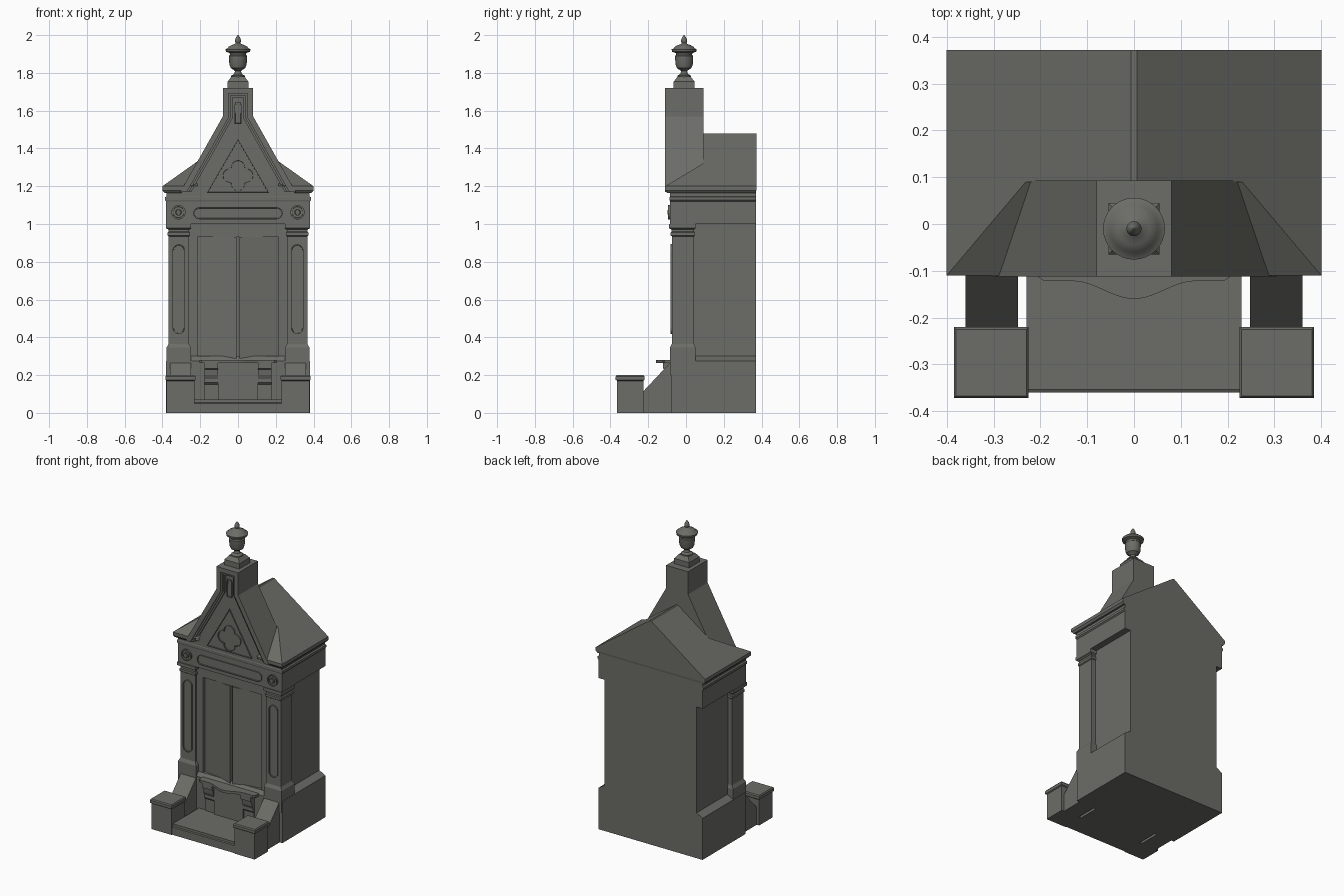
import bpy, bmesh, math
from mathutils import Vector

if "Cube" in bpy.data.objects:
    bpy.data.objects.remove(bpy.data.objects["Cube"])

stone = bpy.data.materials.new("dark grey stone")
stone.diffuse_color = (0.15, 0.15, 0.135, 1)
stone.use_nodes = True
stone.node_tree.nodes["Principled BSDF"].inputs["Base Color"].default_value = stone.diffuse_color


def finish(name, bm, mirror=False):
    bmesh.ops.recalc_face_normals(bm, faces=bm.faces[:])
    me = bpy.data.meshes.new(name)
    bm.to_mesh(me)
    bm.free()
    ob = bpy.data.objects.new(name, me)
    bpy.context.collection.objects.link(ob)
    me.materials.append(stone)
    if mirror:
        ob.modifiers.new("mirror", 'MIRROR')
    return ob


def stack(name, layers, mirror=False):
    """Loft rectangles (x0, x1, y0, y1, z) from bottom to top."""
    bm = bmesh.new()
    rings = [[bm.verts.new(p) for p in ((a, c, z), (b, c, z), (b, d, z), (a, d, z))]
             for a, b, c, d, z in layers]
    bm.faces.new(rings[0])
    bm.faces.new(rings[-1])
    for r, s in zip(rings, rings[1:]):
        for i in range(4):
            j = (i + 1) % 4
            bm.faces.new((r[i], r[j], s[j], s[i]))
    return finish(name, bm, mirror)


def box(name, x0, x1, y0, y1, z0, z1, mirror=False):
    return stack(name, [(x0, x1, y0, y1, z0), (x0, x1, y0, y1, z1)], mirror)


def prism(name, pts, axis, a, b, mirror=False, rim=0, sink=0):
    """Extrude an outline along an axis from a to b; rim/sink recess the face at a."""
    place = {'x': lambda p, t: (t, p[0], p[1]),
             'y': lambda p, t: (p[0], t, p[1]),
             'z': lambda p, t: (p[0], p[1], t)}[axis]
    bm = bmesh.new()
    r = [bm.verts.new(place(p, a)) for p in pts]
    s = [bm.verts.new(place(p, b)) for p in pts]
    face = bm.faces.new(r)
    bm.faces.new(s)
    for i in range(len(pts)):
        j = (i + 1) % len(pts)
        bm.faces.new((r[i], r[j], s[j], s[i]))
    bmesh.ops.recalc_face_normals(bm, faces=bm.faces[:])
    if rim:
        bmesh.ops.inset_region(bm, faces=[face], thickness=rim)
        walls = bmesh.ops.inset_region(bm, faces=[face], thickness=0.001)
        bmesh.ops.translate(bm, verts=face.verts[:], vec=(0, sink, 0))
    return finish(name, bm, mirror)


def arc(cx, cz, r, a0, a1, n):
    return [(cx + r * math.cos(math.radians(a0 + (a1 - a0) * i / n)),
             cz + r * math.sin(math.radians(a0 + (a1 - a0) * i / n))) for i in range(n + 1)]


def lathe(name, profile, cx, cy, n=32):
    bm = bmesh.new()
    rings = [[bm.verts.new((cx + r * math.cos(2 * math.pi * i / n),
                            cy + r * math.sin(2 * math.pi * i / n), z)) for i in range(n)]
             for r, z in profile]
    for r, s in zip(rings, rings[1:]):
        for i in range(n):
            j = (i + 1) % n
            bm.faces.new((r[i], r[j], s[j], s[i]))
    bm.faces.new(rings[0])
    bm.faces.new(rings[-1])
    ob = finish(name, bm)
    bpy.ops.object.select_all(action='DESELECT')
    ob.select_set(True)
    bpy.context.view_layer.objects.active = ob
    bpy.ops.object.shade_smooth_by_angle(angle=math.radians(35))
    return ob


# Plinth and main body
stack("plinth", [(-.38, .38, -.08, .37, 0), (-.38, .38, -.08, .37, .275),
                 (-.337, .337, -.06, .37, .30)])
box("body", -.337, .337, -.02, .37, .28, 1.0)

# Front step, foot blocks and sloping buttresses
stack("front_step", [(-.23, .23, -.36, -.08, 0), (-.23, .23, -.36, -.08, .05),
                     (-.23, .23, -.353, -.08, .054), (-.23, .23, -.353, -.08, .07)])
stack("foot_block", [(.23, .378, -.365, -.225, 0), (.23, .378, -.365, -.225, .17),
                     (.225, .385, -.372, -.22, .175), (.225, .385, -.372, -.22, .193),
                     (.23, .38, -.367, -.225, .2)], True)
prism("buttress", [(-.23, 0), (-.23, .11), (-.08, .27), (-.07, .27), (-.07, 0)],
      'x', .248, .36, True)

# Bench with a bowed front, centre block and brackets
front = []
for i in range(33):
    x = -.205 + .41 * i / 32
    bump = .5 + .5 * math.cos(math.pi * x / .13) if abs(x) < .13 else 0
    front.append((x, (-.122 if abs(x) < .195 else -.113) - .038 * bump))
prism("bench_top", front + [(.205, -.07), (-.205, -.07)], 'z', .264, .281)
box("bench_block", -.105, .105, -.10, -.07, .07, .264)
prism("bench_bracket", [(-.07, .07), (-.088, .07), (-.088, .15), (-.098, .16), (-.098, .18),
                        (-.108, .2), (-.112, .23), (-.122, .235), (-.122, .264), (-.07, .264)],
      'x', .105, .178, True)

# Door leaves meeting in a shallow V, and frame
prism("door_leaf", [(.008, -.015), (.008, -.07), (.215, -.04), (.215, -.015)],
      'z', .28, .93, True)
box("door_jamb", .215, .27, -.06, -.01, .28, 1.0, True)
box("door_header", -.22, .22, -.06, -.01, .93, 1.0)

# Pilasters with pedestal and stepped capital
stack("pilaster", [(.248, .379, -.085, .05, .2), (.248, .379, -.085, .05, .345),
                   (.26, .367, -.075, .042, .365), (.26, .367, -.075, .042, .935),
                   (.254, .373, -.081, .047, .94), (.254, .373, -.081, .047, .955),
                   (.26, .367, -.076, .042, .96), (.26, .367, -.076, .042, .97),
                   (.248, .382, -.09, .05, .978), (.248, .382, -.09, .05, 1.0)], True)
prism("pilaster_panel", arc(.3135, .45, .033, 180, 360, 10) + arc(.3135, .86, .033, 0, 180, 10),
      'y', -.083, -.07, True, .005, .006)

# Entablature, rosettes and frieze panel
stack("entablature", [(-.38, .38, -.085, .37, 1.0), (-.38, .38, -.085, .37, 1.12),
                      (-.387, .387, -.087, .37, 1.127), (-.387, .387, -.087, .37, 1.142),
                      (-.378, .378, -.085, .37, 1.146), (-.378, .378, -.085, .37, 1.175)])
stack("cornice", [(-.39, .39, -.085, .37, 1.165), (-.4, .4, -.085, .372, 1.178),
                  (-.4, .4, -.085, .372, 1.2)])
stack("cornice_corner", [(.30, .39, -.10, -.08, 1.165), (.30, .4, -.11, -.08, 1.178),
                         (.285, .4, -.11, -.08, 1.2)], True)
prism("rosette", arc(.315, 1.062, .038, 0, 345, 23), 'y', -.094, -.08, True, .008, .007)
prism("rosette_boss", arc(.315, 1.062, .018, 0, 330, 11), 'y', -.096, -.08, True, .005, -.003)
prism("frieze_panel", arc(-.205, 1.057, .032, 90, 270, 8) + arc(.205, 1.057, .032, -90, 90, 8),
      'y', -.093, -.08, False, .005, .006)

# Main roof and hipped front shoulders
gable = [(-.4, 1.19), (.4, 1.19), (.4, 1.2), (.006, 1.48), (-.006, 1.48), (-.4, 1.2)]
prism("roof", gable, 'y', .09, .372)
shoulder = prism("roof_shoulder", gable, 'y', -.11, .095)
bm = bmesh.new()
bm.from_mesh(shoulder.data)
cut = bmesh.ops.bisect_plane(bm, geom=bm.verts[:] + bm.edges[:] + bm.faces[:],
                             plane_co=Vector((0, -.1099, 1.2001)),
                             plane_no=Vector((0, -.6, 1)), clear_outer=True)
bmesh.ops.holes_fill(bm, edges=[e for e in bm.edges if e.is_boundary])
# leave the middle open so the recessed gable front stays visible
for side in (-1, 1):
    bmesh.ops.bisect_plane(bm, geom=bm.verts[:] + bm.edges[:] + bm.faces[:],
                           plane_co=Vector((side * .215, 0, 0)), plane_no=Vector((1, 0, 0)))
bmesh.ops.delete(bm, geom=[f for f in bm.faces if abs(f.calc_center_median().x) < .21],
                 context='FACES')
bmesh.ops.delete(bm, geom=[f for f in bm.faces if f.normal.y < -.95], context='FACES')
bm.to_mesh(shoulder.data)
bm.free()


# Front gable tower with stepped raking mouldings
def half(d):
    return [(.305 - 1.147 * d, 1.17), (.08 - d, 1.17 + (.225 - .147 * d) / .5625),
            (.08 - d, 1.72 - d)]


def outline(d):
    h = half(d)
    return h + [(-x, z) for x, z in reversed(h)]


prism("gable_tower", outline(0), 'y', -.085, .093)
for k, (d0, d1, y) in enumerate([(0, .03, -.112), (.03, .04, -.104), (.04, .05, -.096)]):
    prism(f"raking_moulding_{k + 1}", outline(d0) + outline(d1)[::-1], 'y', y, -.08)
prism("gable_keystone", [(-.018, 1.53), (.018, 1.53), (.018, 1.63), (.012, 1.645),
                         (-.012, 1.645), (-.018, 1.63)], 'y', -.094, -.08, False, .004, .006)
prism("gable_triangle", [(-.165, 1.165), (.165, 1.165), (0, 1.45)], 'y', -.093, -.08,
      False, .006, .006)
quatrefoil = []
for q in range(4):
    a = q * 90
    quatrefoil += arc(.044 * math.cos(math.radians(a)), 1.256 + .044 * math.sin(math.radians(a)),
                      .041, a - 92, a + 92, 10)
prism("quatrefoil", quatrefoil, 'y', -.094, -.08, False, .005, .006)

# Finial base and turned urn
stack("finial_base", [(-.055, .055, -.065, .045, 1.715), (-.055, .055, -.065, .045, 1.755),
                      (-.05, .05, -.06, .04, 1.76), (-.035, .035, -.045, .025, 1.78)])
lathe("urn_finial", [(.036, 1.77), (.036, 1.785), (.02, 1.795), (.016, 1.81), (.022, 1.815),
                     (.038, 1.825), (.046, 1.845), (.048, 1.89), (.042, 1.895), (.044, 1.905),
                     (.064, 1.912), (.066, 1.925), (.055, 1.93), (.05, 1.938), (.034, 1.947),
                     (.016, 1.953), (.012, 1.958), (.016, 1.966), (.016, 1.974),
                     (.01, 1.988), (.002, 2.0)], 0, -.01)
